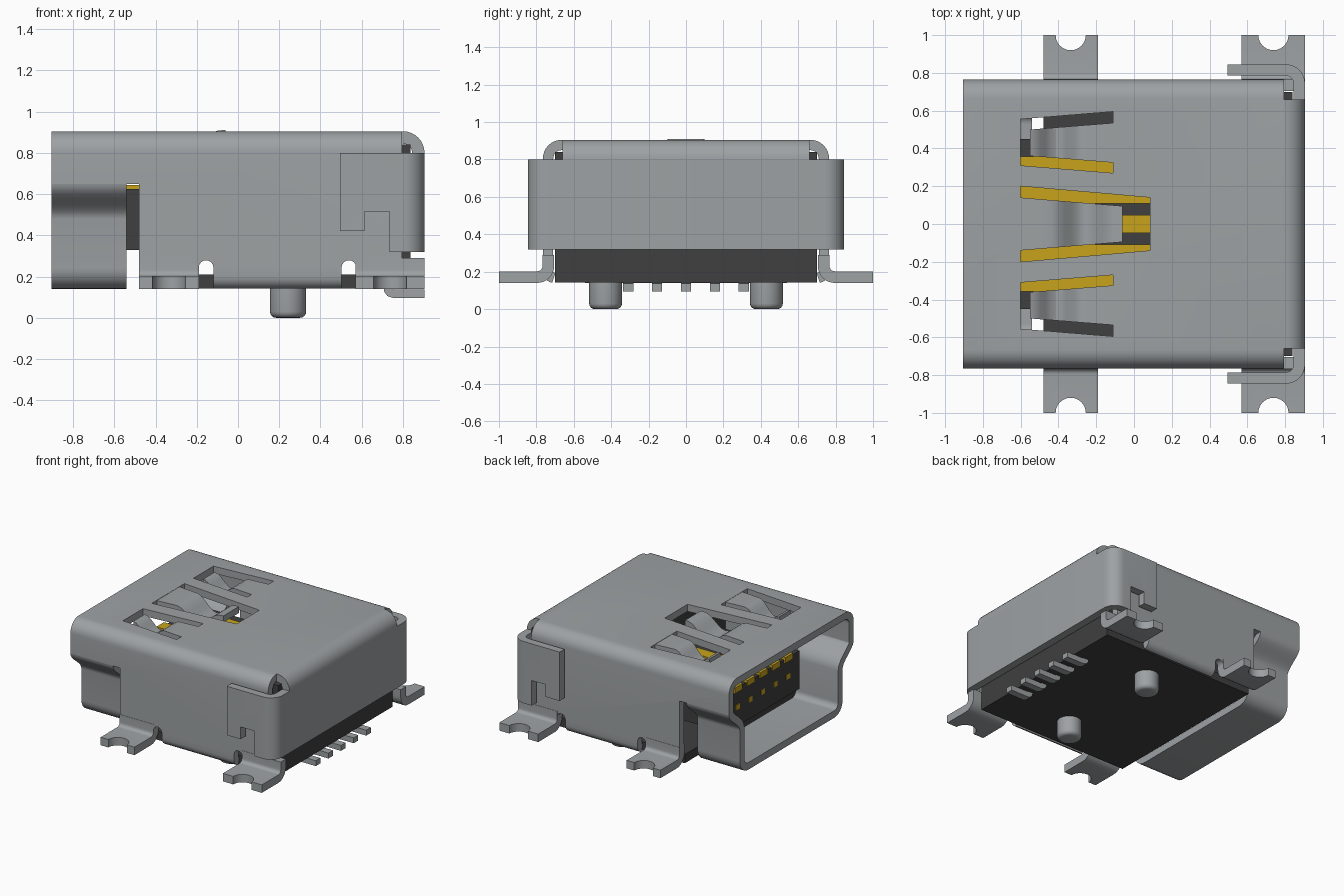
import bpy, bmesh, math
from mathutils import Vector

if "Cube" in bpy.data.objects:
    bpy.data.objects.remove(bpy.data.objects["Cube"], do_unlink=True)


def material(name, rgb, metallic=0.0):
    m = bpy.data.materials.new(name)
    m.use_nodes = True
    m.diffuse_color = (*rgb, 1)
    m.node_tree.nodes["Principled BSDF"].inputs["Base Color"].default_value = (*rgb, 1)
    return m


STEEL = material("steel grey", (0.34, 0.36, 0.37))
BLACK = material("black plastic", (0.05, 0.05, 0.05))
GOLD = material("gold contact", (0.58, 0.37, 0.012))


def finish(name, bm, mat):
    bmesh.ops.recalc_face_normals(bm, faces=bm.faces[:])
    me = bpy.data.meshes.new(name)
    bm.to_mesh(me)
    bm.free()
    me.materials.append(mat)
    ob = bpy.data.objects.new(name, me)
    bpy.context.scene.collection.objects.link(ob)
    return ob


def prism(name, pts, axis, a, b, mat=STEEL):
    """Extrude a closed outline along an axis; outline uses the other two axes in order."""
    bm = bmesh.new()

    def place(p, t):
        return {"x": (t, p[0], p[1]), "y": (p[0], t, p[1]), "z": (p[0], p[1], t)}[axis]
    lo = [bm.verts.new(place(p, a)) for p in pts]
    hi = [bm.verts.new(place(p, b)) for p in pts]
    bm.faces.new(lo)
    bm.faces.new(hi)
    n = len(pts)
    for i in range(n):
        j = (i + 1) % n
        bm.faces.new((lo[i], lo[j], hi[j], hi[i]))
    return finish(name, bm, mat)


def box(name, x0, x1, y0, y1, z0, z1, mat=STEEL):
    return prism(name, [(x0, y0), (x1, y0), (x1, y1), (x0, y1)], "z", z0, z1, mat)


def arc(cx, cy, r, a0, a1, n=8):
    return [(cx + r * math.cos(math.radians(a0 + (a1 - a0) * i / n)),
             cy + r * math.sin(math.radians(a0 + (a1 - a0) * i / n))) for i in range(n + 1)]


def ribbon(path, t):
    """Closed outline of a sheet: the path plus its offset to the left by t."""
    p = [Vector(q) for q in path]
    off = []
    for i in range(len(p)):
        d0 = (p[i] - p[max(i - 1, 0)]).normalized()
        d1 = (p[min(i + 1, len(p) - 1)] - p[i]).normalized()
        d = (d0 + d1).normalized()
        k = max(d.dot(d1), d.dot(d0), 0.5)
        off.append(p[i] + Vector((-d.y, d.x)) * t / k)
    return [tuple(q) for q in p] + [tuple(q) for q in reversed(off)]


def mirrored(half):
    return half + [(-a, b) for a, b in reversed(half)]


def cut(ob, *cutters):
    for c in cutters:
        c.hide_render = True
        m = ob.modifiers.new("cut", "BOOLEAN")
        m.operation, m.solver, m.object = "DIFFERENCE", "EXACT", c
        bpy.context.view_layer.objects.active = ob
        bpy.ops.object.modifier_apply(modifier=m.name)
        bpy.data.objects.remove(c, do_unlink=True)


# Folded shell: top and side walls
half = arc(0.705, 0.2, 0.06, -80, 0, 5) + arc(0.665, 0.805, 0.1, 0, 90)
shell = prism("shell", ribbon(mirrored(half), 0.055), "x", -0.905, 0.795)
cut(shell,
    box("mouth_cut", -1, -0.48, -0.9, 0.9, 0.05, 0.65),
    box("front_leg_cut", -0.5, -0.19, -0.9, 0.9, 0.05, 0.29),
    box("rear_leg_cut", 0.57, 0.9, -0.9, 0.9, 0.05, 0.29))
for x in (-0.155, 0.538):
    relief = [(x + 0.036, 0.05)] + arc(x, 0.243, 0.036, 0, 180) + [(x - 0.036, 0.05)]
    cut(shell, prism("relief_cut", relief, "y", -0.9, 0.9))
# Spring windows in the top
cut(shell, prism("centre_window", [(-0.6, -0.2), (0.085, -0.14), (0.085, 0.14), (-0.6, 0.2)],
                 "z", 0.7, 1))
for s in (1, -1):
    win = [(-0.6, 0.31), (-0.11, 0.27), (-0.11, 0.595), (-0.6, 0.555)]
    cut(shell, prism("side_window", [(x, s * y) for x, y in win], "z", 0.7, 1))

# Narrowed lower half of the mouth
half = [(0.63 + 0.0675 * (1 + math.cos(math.pi * i / 10)), 0.65 - 0.017 * i) for i in range(11)]
half += arc(0.53, 0.24, 0.1, 0, -90)
prism("mouth_lower", ribbon(mirrored(half), -0.055), "x", -0.905, -0.54)


# Spring fingers: bent strips that taper along x
def finger(name, x0, x1, dip_at, edge0, edge1, tip):
    top = []
    for i in range(17):
        u = i / 16
        bump = max(0.0, 1 - abs(u - dip_at) / 0.32)
        z = 0.903 - 0.1 * (0.5 - 0.5 * math.cos(math.pi * bump)) + tip * max(0, u - dip_at)
        top.append((x0 + (x1 - x0) * u, z))
    outline = top + [(x, z - 0.05) for x, z in reversed(top)]
    ob = prism(name, outline, "y", 0, 1)
    for v in ob.data.vertices:
        u = (v.co.x - x0) / (x1 - x0)
        lo = edge0[0] + (edge1[0] - edge0[0]) * u
        hi = edge0[1] + (edge1[1] - edge0[1]) * u
        v.co.y = lo + (hi - lo) * v.co.y
    return ob


finger("centre_spring", -0.6, -0.06, 0.62, (-0.14, 0.14), (-0.095, 0.095), 0.02)
finger("left_spring", -0.11, -0.55, 0.68, (0.325, 0.535), (0.36, 0.50), -0.03)
finger("right_spring", -0.11, -0.55, 0.68, (-0.535, -0.325), (-0.50, -0.36), -0.03)

# Back flap with wrapped wings, and the bend joining it to the top
path = [(0.495, -0.845)] + arc(0.805, -0.745, 0.1, -90, 0) + arc(0.805, 0.745, 0.1, 0, 90) + [(0.495, 0.845)]
flap = prism("back_flap", ribbon(path, 0.06), "z", 0.32, 0.8)
cut(flap, box("wing_cut", 0.4, 0.615, -1, 1, 0.2, 0.42),
    box("wing_notch", 0.614, 0.735, -1, 1, 0.2, 0.515))
prism("back_bend", ribbon([(0.79, 0.905)] + arc(0.8, 0.8, 0.105, 90, 0), -0.06), "y", -0.66, 0.66)

# Solder legs with scalloped ends
for s, side in ((1, "left"), (-1, "right")):
    for x0, x1, cx, label in ((-0.48, -0.19, -0.335, "front"), (0.57, 0.905, 0.738, "rear")):
        prof = ribbon([(0.705, 0.29)] + arc(0.795, 0.23, 0.09, 180, 270) + [(1, 0.14)], 0.062)
        leg = prism(f"{label}_{side}_leg", [(s * y, z) for y, z in prof], "x", x0, x1)
        cut(leg, prism("scallop", arc(cx, s * 1.0, 0.08, 0, 345, 23), "z", 0, 0.5))

# Plastic housing and tongue
box("housing_base", -0.48, 0.62, -0.7, 0.7, 0.142, 0.21, BLACK)
box("housing_back", 0.6, 0.838, -0.7, 0.7, 0.142, 0.84, BLACK)
box("housing_core", 0.15, 0.61, -0.7, 0.7, 0.33, 0.84, BLACK)
box("tongue", -0.66, 0.16, -0.45, 0.45, 0.33, 0.625, BLACK)

# Contacts, their tips and the solder pins
for i in range(5):
    y = (i - 2) * 0.155
    box(f"contact_{i + 1}", -0.67, 0.15, y - 0.047, y + 0.047, 0.6, 0.645, GOLD)
    box(f"contact_tip_{i + 1}", -0.664, -0.655, y - 0.022, y + 0.022, 0.46, 0.5, GOLD)
    pin = ribbon([(0.705, 0.16), (0.71, 0.125), (0.725, 0.105), (0.755, 0.095), (0.905, 0.095)], 0.042)
    prism(f"solder_pin_{i + 1}", pin, "y", y - 0.028, y + 0.028)

# Locating pegs
for s, side in ((1, "left"), (-1, "right")):
    bm = bmesh.new()
    bmesh.ops.create_cone(bm, cap_ends=True, segments=32, radius1=0.088, radius2=0.088, depth=0.16)
    bmesh.ops.translate(bm, verts=bm.verts[:], vec=(0.243, s * 0.43, 0.08))
    rim = [e for e in bm.edges if all(v.co.z < 0.01 for v in e.verts)]
    bmesh.ops.bevel(bm, geom=rim, offset=0.03, segments=4, profile=0.5, affect="EDGES")
    finish(f"{side}_peg", bm, STEEL)

# Smooth bends, sharp sheet edges
for ob in bpy.context.scene.objects:
    ob.select_set(ob.type == "MESH")
bpy.context.view_layer.objects.active = shell
bpy.ops.object.shade_smooth_by_angle(angle=math.radians(32))
